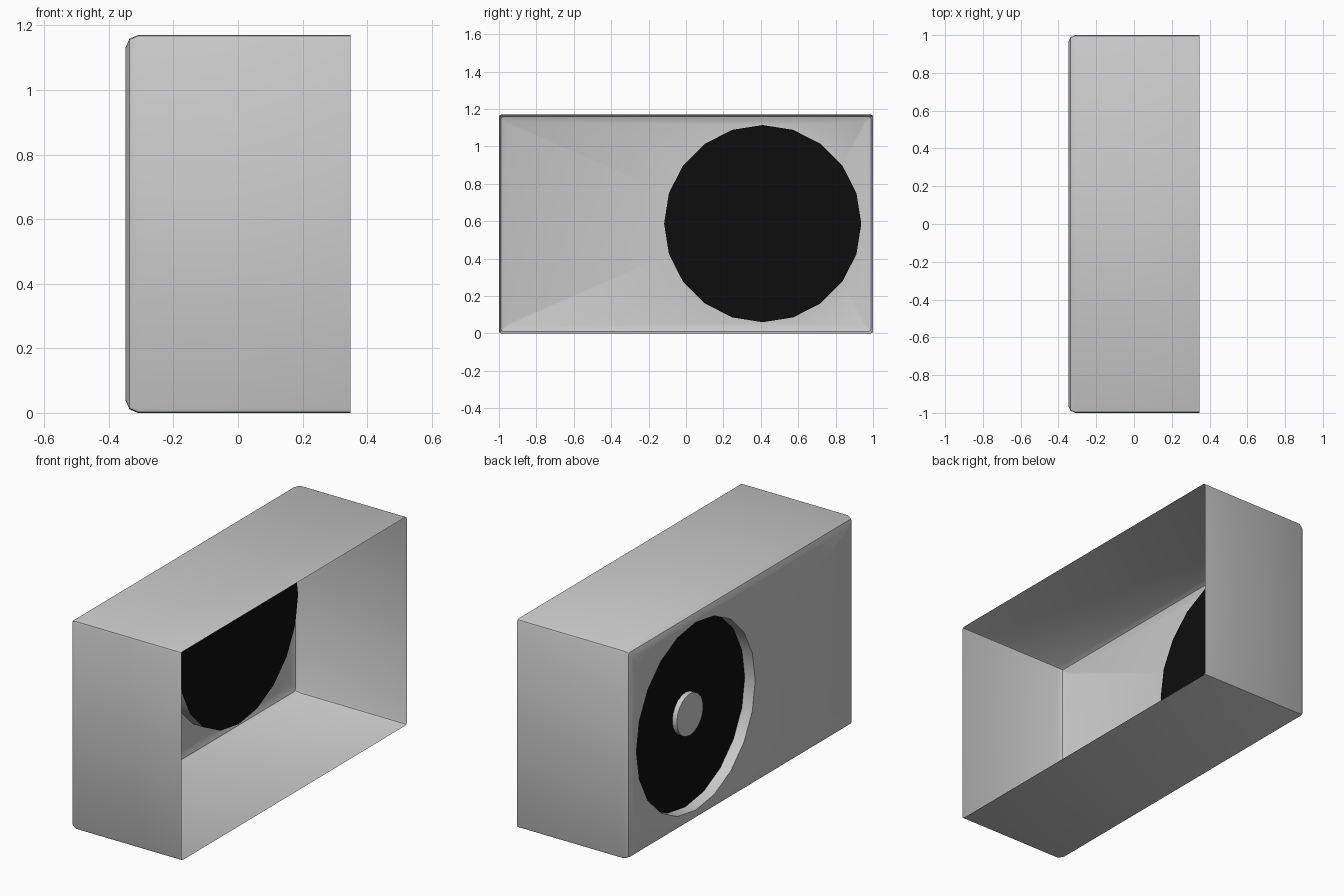
import bpy, bmesh, math

if "Cube" in bpy.data.objects:
    bpy.data.objects.remove(bpy.data.objects["Cube"])

HX, HY, H = 0.348, 1.0, 1.17          # half depth, half width, height
CY, CZ, R, SIDES = 0.41, 0.587, 0.527, 20
RECESS = 0.065


def finish(bm, name, color=None, angle=35):
    me = bpy.data.meshes.new(name)
    bm.to_mesh(me)
    bm.free()
    ob = bpy.data.objects.new(name, me)
    bpy.context.collection.objects.link(ob)
    if color:
        mat = bpy.data.materials.new(name + "_colour")
        mat.diffuse_color = color
        mat.use_nodes = True
        mat.node_tree.nodes["Principled BSDF"].inputs["Base Color"].default_value = mat.diffuse_color
        me.materials.append(mat)
    bpy.ops.object.select_all(action='DESELECT')
    ob.select_set(True)
    bpy.context.view_layer.objects.active = ob
    bpy.ops.object.shade_smooth_by_angle(angle=math.radians(angle))
    return ob


def circle(bm, x, r, n):
    return [bm.verts.new((x, CY + r * math.cos(2 * math.pi * i / n),
                          CZ + r * math.sin(2 * math.pi * i / n))) for i in range(n)]


def rounded_rect(bm, x, inset, r=0.012):
    pts = []
    hy, hz = HY - inset, H / 2 - inset
    for k, (sy, sz) in enumerate([(1, 1), (-1, 1), (-1, -1), (1, -1)]):
        for j in range(3):
            a = math.pi / 2 * (k + j / 2)
            pts.append(bm.verts.new((x, sy * (hy - r) + r * math.cos(a),
                                     H / 2 + sz * (hz - r) + r * math.sin(a))))
    return pts


def bridge(bm, a, b):
    n = len(a)
    return [bm.faces.new((a[i], a[(i + 1) % n], b[(i + 1) % n], b[i])) for i in range(n)]


def loop_edges(bm, vs):
    return [bm.edges.get((vs[i], vs[(i + 1) % len(vs)])) for i in range(len(vs))]


# Casing: open at +x, rounded rim around the fan face
bm = bmesh.new()
rings = [rounded_rect(bm, x, d) for x, d in
         [(HX, 0), (-0.31, 0), (-0.336, 0.011), (-HX, 0.038)]]
for a, b in zip(rings, rings[1:]):
    bridge(bm, b, a)
# Recessed fan opening
outer = circle(bm, -HX, R, SIDES)
inner = circle(bm, -HX + RECESS, R, SIDES)
bridge(bm, outer, inner)
# Fan face with its round hole
before = set(bm.faces)
bmesh.ops.triangle_fill(bm, use_beauty=True, use_dissolve=False,
                        edges=loop_edges(bm, rings[-1]) + loop_edges(bm, outer))
for f in set(bm.faces) - before:
    c = f.calc_center_median()
    if math.hypot(c.y - CY, c.z - CZ) < R * 0.97:
        bm.faces.remove(f)
bmesh.ops.recalc_face_normals(bm, faces=bm.faces)
side = max(bm.faces, key=lambda f: f.calc_center_median().z)
if side.normal.z < 0:
    bmesh.ops.reverse_faces(bm, faces=bm.faces)
finish(bm, "casing")

# Black fan disc at the bottom of the recess
bm = bmesh.new()
bm.faces.new(circle(bm, -HX + RECESS, R, SIDES)[::-1])
finish(bm, "fan_disc", (0.004, 0.004, 0.004, 1))

# Central hub
bm = bmesh.new()
base = circle(bm, -HX + RECESS - 0.001, 0.117, 20)
cap = circle(bm, -HX + 0.036, 0.117, 20)
bridge(bm, base, cap)
bm.faces.new(cap)
bmesh.ops.recalc_face_normals(bm, faces=bm.faces)
capf = min(bm.faces, key=lambda f: f.calc_center_median().x)
if capf.normal.x > 0:
    bmesh.ops.reverse_faces(bm, faces=bm.faces)
finish(bm, "fan_hub")
